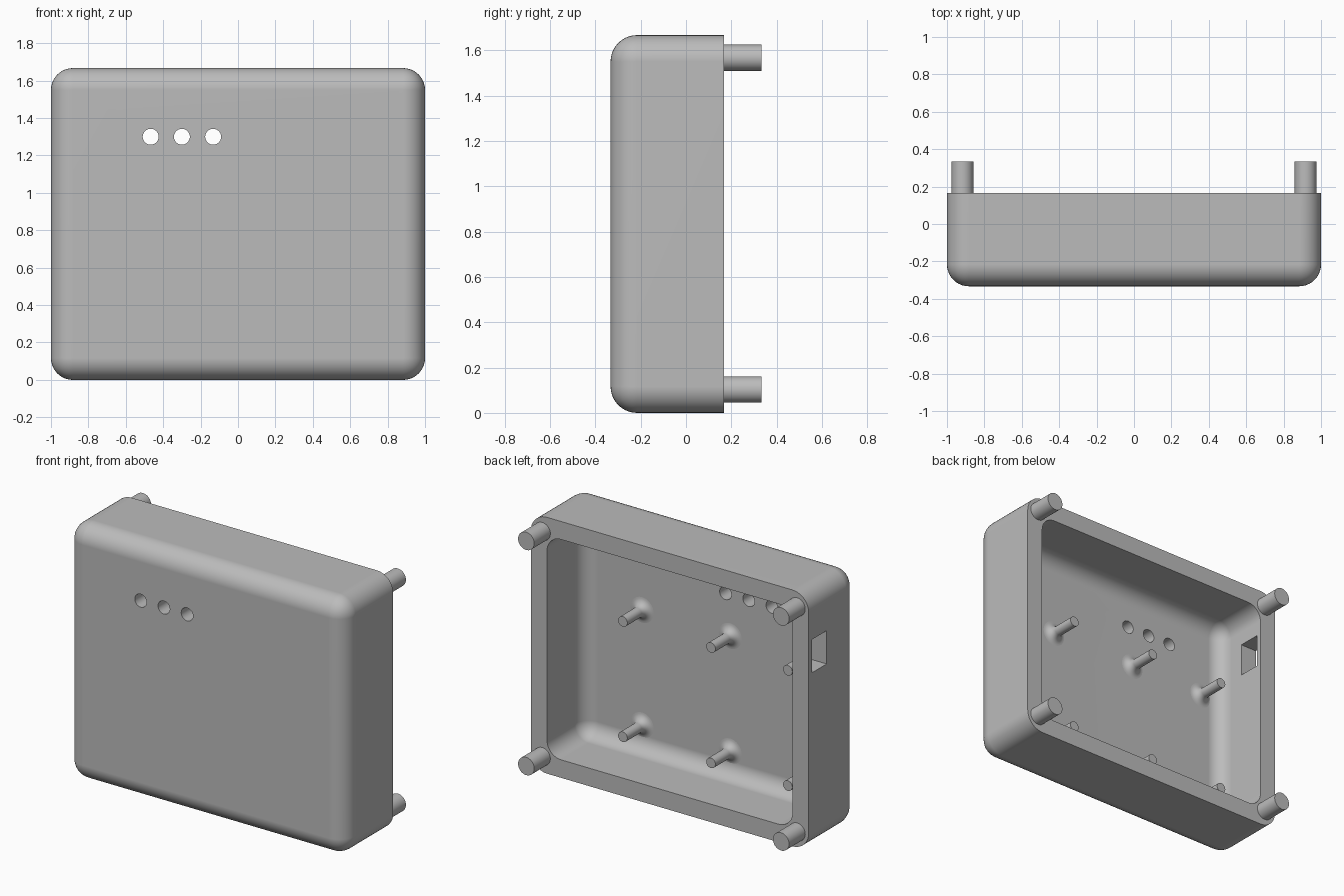
import bpy, bmesh, math
from mathutils import Matrix, Vector

cube = bpy.data.objects.get("Cube")
if cube:
    bpy.data.objects.remove(cube, do_unlink=True)

# Single plastic colour
grey = bpy.data.materials.new("grey plastic")
grey.use_nodes = True
colour = (0.5, 0.5, 0.5, 1)
grey.diffuse_color = colour
grey.node_tree.nodes["Principled BSDF"].inputs["Base Color"].default_value = colour

WIDTH, HEIGHT, WALL = 2.0, 1.667, 0.117
FRONT, BACK, FOOT_END = -0.333, 0.167, 0.333
INNER = FRONT + WALL


def to_object(name, bm):
    bmesh.ops.recalc_face_normals(bm, faces=bm.faces)
    mesh = bpy.data.meshes.new(name)
    bm.to_mesh(mesh)
    bm.free()
    mesh.materials.append(grey)
    obj = bpy.data.objects.new(name, mesh)
    bpy.context.collection.objects.link(obj)
    return obj


def box(name, low, high, radius=0):
    """Box whose edges are all rounded except those around its back face."""
    low, high = Vector(low), Vector(high)
    bm = bmesh.new()
    bmesh.ops.create_cube(bm, size=1)
    for v in bm.verts:
        v.co = Vector([(low[i] + high[i]) / 2 + v.co[i] * (high[i] - low[i]) for i in range(3)])
    if radius:
        edges = [e for e in bm.edges if min(v.co.y for v in e.verts) < high.y - 0.001]
        bmesh.ops.bevel(bm, geom=edges, offset=radius, segments=10, profile=0.5, affect='EDGES')
    return to_object(name, bm)


def cylinder(name, centre, radius, length, axis, sides=40):
    bm = bmesh.new()
    bmesh.ops.create_cone(bm, cap_ends=True, segments=sides, radius1=radius, radius2=radius, depth=length)
    turn = Matrix.Rotation(math.pi / 2, 4, 'X' if axis == 'y' else 'Y')
    bm.transform(Matrix.Translation(centre) @ turn)
    return to_object(name, bm)


def post(name, x, z, radius=0.033, flare=0.05, tip=-0.017, sides=32):
    """Round post with a concave flare where it meets the inner face."""
    profile = [(radius + flare, INNER - 0.005)]
    for i in range(9):
        a = math.pi / 2 * i / 8
        profile.append((radius + flare * (1 - math.sin(a)), INNER + flare * (1 - math.cos(a))))
    profile += [(radius, tip), (0, tip)]
    bm = bmesh.new()
    verts = [bm.verts.new((r, y, 0)) for r, y in profile]
    edges = [bm.edges.new(pair) for pair in zip(verts, verts[1:])]
    bmesh.ops.spin(bm, geom=verts + edges, cent=(0, 0, 0), axis=(0, 1, 0),
                   angle=2 * math.pi, steps=sides)
    bmesh.ops.remove_doubles(bm, verts=bm.verts, dist=0.0001)
    bm.transform(Matrix.Translation((x, 0, z)))
    return to_object(name, bm)


def cut(obj, cutters):
    for c in cutters:
        mod = obj.modifiers.new("cut", 'BOOLEAN')
        mod.operation, mod.solver, mod.object = 'DIFFERENCE', 'EXACT', c
    graph = bpy.context.evaluated_depsgraph_get()
    mesh = bpy.data.meshes.new_from_object(obj.evaluated_get(graph))
    obj.modifiers.clear()
    obj.data = mesh
    for c in cutters:
        bpy.data.objects.remove(c, do_unlink=True)


# Hollow case, open at the back
case = box("case_shell", (-WIDTH / 2, FRONT, 0), (WIDTH / 2, BACK, HEIGHT), 0.117)
cutters = [box("cavity", (WALL - 1, INNER, WALL), (1 - WALL, BACK + 0.1, HEIGHT - WALL), 0.1)]

# Indicator holes in the front
cutters += [cylinder("indicator_hole", (x, FRONT, 1.3), 0.0425, 0.5, 'y')
            for x in (-0.467, -0.3, -0.133)]

# Rectangular socket and round cable hole in the side wall
cutters.append(box("socket_hole", (-1.1, -0.017, 1.147), (-0.8, 0.133, 1.363)))
cutters.append(cylinder("cable_hole", (-0.95, 0.058, 0.43), 0.083, 0.3, 'x'))
cut(case, cutters)
parts = [case]

# Feet at the back corners
for side, x in (("left", 0.917), ("right", -0.917)):
    for level, z in (("lower", 0.103), ("upper", HEIGHT - 0.1)):
        parts.append(cylinder(f"{level}_{side}_foot", (x, (BACK + FOOT_END) / 2, z),
                              0.058, FOOT_END - BACK, 'y'))

# Mounting posts on the inner face
for column, x in enumerate((0.467, -0.167, -0.72), 1):
    for level, z in (("lower", 0.28), ("upper", 1.03)):
        parts.append(post(f"{level}_mounting_post_{column}", x, z))

# Smooth shading with crisp edges
bpy.ops.object.select_all(action='DESELECT')
for obj in parts:
    obj.select_set(True)
bpy.context.view_layer.objects.active = case
bpy.ops.object.shade_smooth_by_angle(angle=math.radians(30))
for obj in parts:
    obj.modifiers.new("even_normals", 'WEIGHTED_NORMAL').keep_sharp = True
